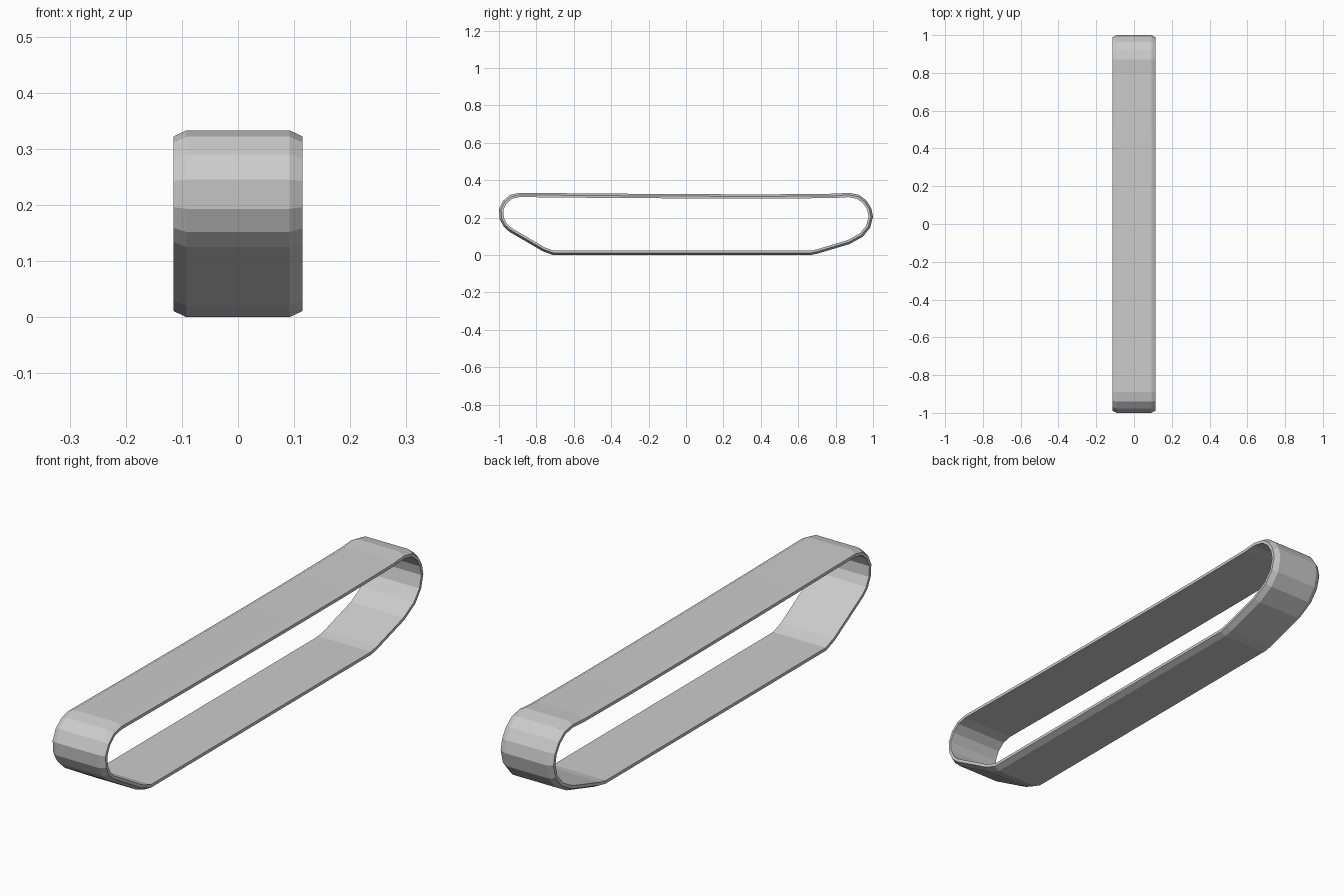
import bpy, bmesh
from mathutils import Vector

if "Cube" in bpy.data.objects:
    bpy.data.objects.remove(bpy.data.objects["Cube"])

# Outer side profile of the belt (y, z), counter-clockwise seen from +x
PROFILE = [(-0.71, 0), (0.665, 0), (0.705, 0.008), (0.875, 0.059), (0.945, 0.098),
           (0.985, 0.147), (1.0, 0.205), (0.99, 0.252), (0.964, 0.292), (0.925, 0.322),
           (0.87, 0.333), (0.80, 0.328), (0.50, 0.325), (0.20, 0.325), (-0.20, 0.327),
           (-0.50, 0.329), (-0.89, 0.333), (-0.94, 0.322), (-0.978, 0.29),
           (-1.0, 0.245), (-0.996, 0.193), (-0.975, 0.152), (-0.945, 0.125),
           (-0.765, 0.02)]

# Belt cross-section (x, depth inwards), outer edges chamfered
SECTION = [(-0.115, 0.011), (-0.092, 0), (0.092, 0), (0.115, 0.011),
           (0.115, 0.023), (-0.115, 0.023)]


def inset(points, depth):
    """Mitred inward offset of a closed profile."""
    pts = [Vector(p) for p in points]
    out = []
    for i, p in enumerate(pts):
        a = (p - pts[i - 1]).normalized()
        b = (pts[(i + 1) % len(pts)] - p).normalized()
        na, nb = Vector((-a.y, a.x)), Vector((-b.y, b.x))
        out.append(p + (na + nb) * depth / (1 + na.dot(nb)))
    return out


# Sweep the cross-section round the closed profile
bm = bmesh.new()
rings = [[bm.verts.new((x, q.x, q.y)) for q in inset(PROFILE, d)] for x, d in SECTION]
n = len(PROFILE)
for j, ring in enumerate(rings):
    nxt = rings[(j + 1) % len(rings)]
    for i in range(n):
        k = (i + 1) % n
        bm.faces.new((ring[i], ring[k], nxt[k], nxt[i]))
bmesh.ops.recalc_face_normals(bm, faces=bm.faces)

mesh = bpy.data.meshes.new("track_belt")
bm.to_mesh(mesh)
bm.free()
bpy.context.collection.objects.link(bpy.data.objects.new("track_belt", mesh))
